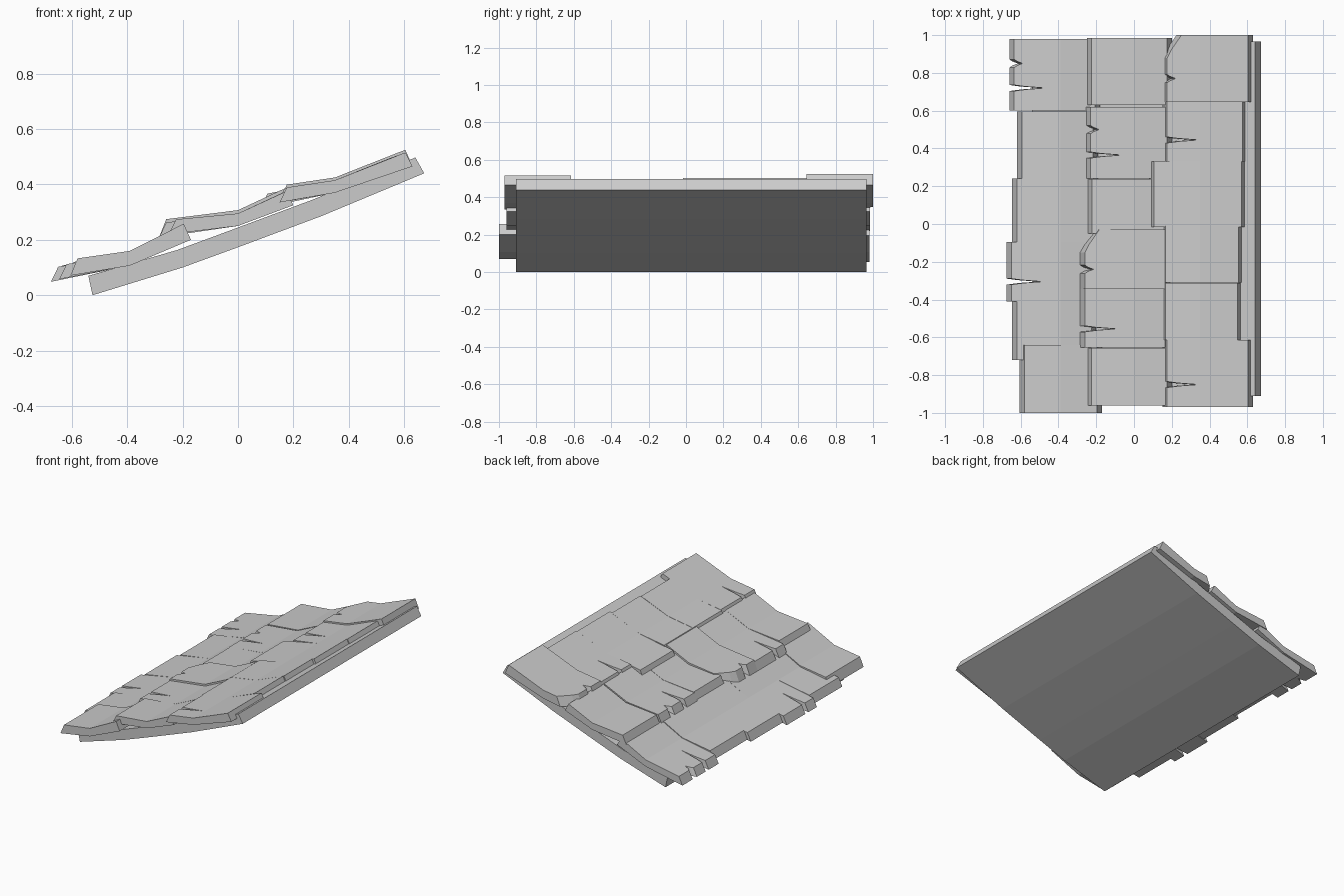
import bpy, bmesh

if "Cube" in bpy.data.objects:
    bpy.data.objects.remove(bpy.data.objects["Cube"])


def finish(name, bm):
    bmesh.ops.recalc_face_normals(bm, faces=bm.faces)
    me = bpy.data.meshes.new(name)
    bm.to_mesh(me)
    bm.free()
    ob = bpy.data.objects.new(name, me)
    bpy.context.collection.objects.link(ob)
    return ob


# curved roof deck: side profile extruded along y
bottom = [(-0.525, 0.0), (-0.2, 0.1), (0.0, 0.173), (0.3, 0.285), (0.672, 0.44)]
top = [(0.64, 0.497), (0.27, 0.345), (-0.025, 0.235), (-0.22, 0.163), (-0.54, 0.07)]
bm = bmesh.new()
face = bm.faces.new([bm.verts.new((x, -0.91, z)) for x, z in bottom + top])
ext = bmesh.ops.extrude_face_region(bm, geom=[face])
bmesh.ops.translate(bm, vec=(0, 1.875, 0),
                    verts=[v for v in ext["geom"] if isinstance(v, bmesh.types.BMVert)])
finish("roof_deck", bm)


# One shingle: a ragged low edge, a bend line, then a straight upper half.
def shingle(name, row, x0, x1, y0, y1, crack=None, nick=None, chamfer=False, lift=0.0):
    xr, zr, bend, zb, xe, ze = ROWS[row]
    z0 = zr + 0.32 * (x0 - xr)
    z1 = ze + 0.36 * (x1 - xe)
    thick = 0.054 + lift
    # low edge as (distance from the end, y)
    edge = [(0, y0)]
    for y, depth, w in sorted(([(crack, 0.165, 0.016)] if crack is not None else []) +
                              ([(nick, 0.045, 0.022)] if nick is not None else [])):
        edge += [(0, y - w), (depth * 0.4, y - w * 0.45), (depth, y),
                 (depth * 0.35, y + w * 0.5), (0, y + w)]
    edge += [(0, y1 - 0.12), (0.02, y1 - 0.08), (0.075, y1)] if chamfer else [(0, y1)]
    bm = bmesh.new()
    loops = []
    for dx, a, m, b, off in ((0, z0, zb, z1, 0),
                             (0.026, z0 + thick, zb + 0.045 + lift, z1 + 0.05 + lift, -0.026)):
        lo = x0 + dx
        slope = (m - a) / (bend - lo)
        low = [bm.verts.new((lo + d, y, a + slope * d)) for d, y in edge]
        mid = [bm.verts.new((bend, y, m)) for y in (y1, y0)]
        high = [bm.verts.new((x1 + off, y, b)) for y in (y1, y0)]
        bm.faces.new(low + mid)
        bm.faces.new((mid[1], mid[0], high[0], high[1]))
        loops.append(low + [mid[0], high[0], high[1], mid[1]])
    u, v = loops
    for i in range(len(u)):
        j = (i + 1) % len(u)
        bm.faces.new((u[i], u[j], v[j], v[i]))
    return finish(name, bm)


# per course: low x, low z, bend x, bend z, high x, high z (underside)
ROWS = {
    "lower": (-0.67, 0.05, -0.39, 0.107, -0.17, 0.2),
    "middle": (-0.28, 0.21, 0.0, 0.25, 0.2, 0.325),
    "upper": (0.15, 0.335, 0.35, 0.37, 0.63, 0.465),
}

# courses of shingles: low x, high x, y range and damage
COURSES = {
    "lower": [
        dict(x0=-0.66, x1=-0.18, y0=0.6, y1=0.98, crack=0.72, nick=0.85),
        dict(x0=-0.62, x1=-0.19, y0=0.24, y1=0.595),
        dict(x0=-0.645, x1=-0.19, y0=-0.095, y1=0.24),
        dict(x0=-0.675, x1=-0.2, y0=-0.41, y1=-0.095, crack=-0.305),
        dict(x0=-0.645, x1=-0.2, y0=-0.72, y1=-0.41),
        dict(x0=-0.605, x1=-0.17, y0=-1.0, y1=-0.64, lift=0.008),
    ],
    "middle": [
        dict(x0=-0.25, x1=0.2, y0=0.63, y1=0.985),
        dict(x0=-0.255, x1=0.2, y0=0.24, y1=0.62, crack=0.365, nick=0.5),
        dict(x0=-0.248, x1=0.2, y0=-0.05, y1=0.238),
        dict(x0=-0.285, x1=0.19, y0=-0.345, y1=-0.03, nick=-0.24, chamfer=True, lift=0.012),
        dict(x0=-0.285, x1=0.19, y0=-0.655, y1=-0.345, crack=-0.555),
        dict(x0=-0.25, x1=0.2, y0=-0.96, y1=-0.657),
    ],
    "upper": [
        dict(x0=0.15, x1=0.63, y0=0.645, y1=1.0, nick=0.77, chamfer=True, lift=0.01),
        dict(x0=0.15, x1=0.6, y0=0.33, y1=0.645, crack=0.445),
        dict(x0=0.08, x1=0.595, y0=-0.015, y1=0.33),
        dict(x0=0.142, x1=0.58, y0=-0.31, y1=-0.01),
        dict(x0=0.142, x1=0.575, y0=-0.615, y1=-0.312),
        dict(x0=0.15, x1=0.63, y0=-0.97, y1=-0.615, crack=-0.85),
    ],
}
for row, items in COURSES.items():
    for n, spec in enumerate(items, 1):
        shingle(f"{row}_shingle_{n}", row, **spec)
